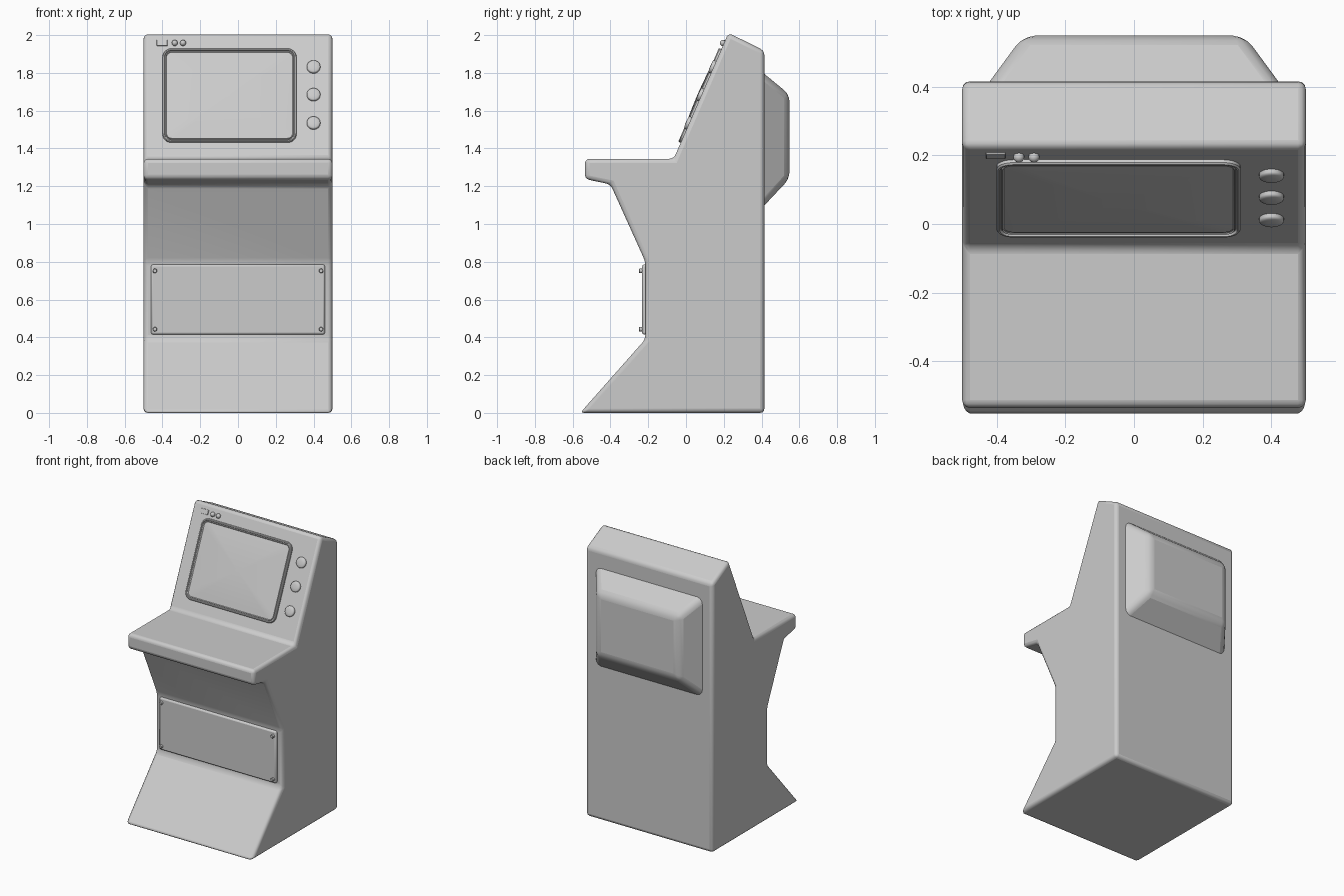
import bpy, bmesh, math
from mathutils import Matrix, Vector

if "Cube" in bpy.data.objects:
    bpy.data.objects.remove(bpy.data.objects["Cube"])

SLOPE = math.atan(0.434)          # lean of the screen panel from vertical


def finish(name, bm, bevel=0, segs=3, matrix=None):
    bmesh.ops.recalc_face_normals(bm, faces=bm.faces)
    me = bpy.data.meshes.new(name)
    bm.to_mesh(me)
    bm.free()
    ob = bpy.data.objects.new(name, me)
    bpy.context.collection.objects.link(ob)
    if matrix:
        ob.matrix_world = matrix
    if bevel:
        m = ob.modifiers.new("bevel", 'BEVEL')
        m.width, m.segments = bevel, segs
        m.limit_method = 'ANGLE'
        m.angle_limit = math.radians(20)
    bpy.ops.object.select_all(action='DESELECT')
    ob.select_set(True)
    bpy.context.view_layer.objects.active = ob
    bpy.ops.object.shade_smooth_by_angle(angle=math.radians(35))
    return ob


def loft(name, rings, cap_start=True, cap_end=True, bevel=0, matrix=None):
    """Skin a list of closed point loops."""
    bm = bmesh.new()
    loops = [[bm.verts.new(p) for p in r] for r in rings]
    n = len(loops[0])
    for a, b in zip(loops, loops[1:]):
        for i in range(n):
            j = (i + 1) % n
            bm.faces.new((a[i], a[j], b[j], b[i]))
    if cap_start:
        bm.faces.new(loops[0])
    if cap_end:
        bm.faces.new(loops[-1])
    return finish(name, bm, bevel, matrix=matrix)


def box(name, size, bevel, matrix):
    bm = bmesh.new()
    bmesh.ops.create_cube(bm, size=1)
    bmesh.ops.scale(bm, vec=size, verts=bm.verts)
    return finish(name, bm, bevel, 2, matrix)


def rounded(w, h, r, z, k=6):
    """Rounded rectangle loop with half sizes w, h."""
    pts = []
    for c, (sx, sy) in enumerate([(1, 1), (-1, 1), (-1, -1), (1, -1)]):
        for i in range(k + 1):
            a = math.pi / 2 * (c + i / k)
            pts.append((sx * (w - r) + r * math.cos(a), sy * (h - r) + r * math.sin(a), z))
    return pts


def circle(r, z, n=24):
    return [(r * math.cos(2 * math.pi * i / n), r * math.sin(2 * math.pi * i / n), z) for i in range(n)]


def on_panel(x, z):
    """Frame on the slanted panel, local z pointing out of it."""
    y = -0.065 + (z - 1.345) * 0.434
    return Matrix.Translation((x, y, z)) @ Matrix.Rotation(math.pi / 2 - SLOPE, 4, 'X')


# Cabinet body from its side profile (y, z)
profile = [(-0.56, 0), (0.415, 0), (0.415, 1.917), (0.2245, 2.012), (-0.065, 1.345),
           (-0.535, 1.345), (-0.535, 1.238), (-0.40, 1.21), (-0.215, 0.80), (-0.215, 0.39)]
loft("cabinet_body", [[(x, y, z) for y, z in profile] for x in (-0.5, 0.5)], bevel=0.023)

# Tube housing on the back
rings = [[(-w, y, lo), (w, y, lo), (w, y, hi), (-w, y, hi)]
         for y, w, lo, hi in ((0.36, 0.46, 1.04, 1.84), (0.548, 0.322, 1.24, 1.685))]
loft("tube_housing", rings, bevel=0.035)

# Screen bezel and domed glass
W, H = 0.355, 0.27
seat = on_panel(-0.045, 1.678)
steps = [(0, -0.01), (0, 0.009), (0.004, 0.014), (0.010, 0.014), (0.013, 0.006),
         (0.016, 0.006), (0.018, 0.012), (0.022, 0.008)]
loft("screen_bezel", [rounded(W - i, H - i, 0.05 - i, z) for i, z in steps], True, False, matrix=seat)
glass = [rounded((W - 0.021) * s, (H - 0.021) * s, 0.035 * s, 0.006 + 0.014 * (1 - s * s))
         for s in (1, 0.9, 0.75, 0.6, 0.45, 0.3, 0.15, 0.05)]
loft("screen_glass", glass, False, True, matrix=seat)

# Control knobs
for i, z in enumerate((1.83, 1.683, 1.533)):
    loft(f"knob_{i + 1}", [circle(r, h) for r, h in
         ((0.036, -0.01), (0.036, 0.009), (0.034, 0.013), (0.029, 0.016), (0.012, 0.018))],
         matrix=on_panel(0.40, z))

# Indicator lamps and small plate
for i, x in enumerate((-0.335, -0.291)):
    bm = bmesh.new()
    bmesh.ops.create_uvsphere(bm, u_segments=16, v_segments=10, radius=0.016)
    bmesh.ops.translate(bm, vec=(0, 0, 0.006), verts=bm.verts)
    finish(f"indicator_lamp_{i + 1}", bm, matrix=on_panel(x, 1.956))
box("small_plate", (0.057, 0.033, 0.012), 0.002, on_panel(-0.402, 1.958))

# Service door with corner bolts
box("service_door", (0.92, 0.03, 0.37), 0.01, Matrix.Translation((0, -0.217, 0.60)))
for i, (x, z) in enumerate([(sx * 0.44, z) for sx in (-1, 1) for z in (0.443, 0.752)]):
    loft(f"door_bolt_{i + 1}", [circle(r, h, 12) for r, h in
         ((0.012, 0), (0.012, 0.022), (0.009, 0.026))],
         matrix=Matrix.Translation((x, -0.224, z)) @ Matrix.Rotation(math.pi / 2, 4, 'X'))
